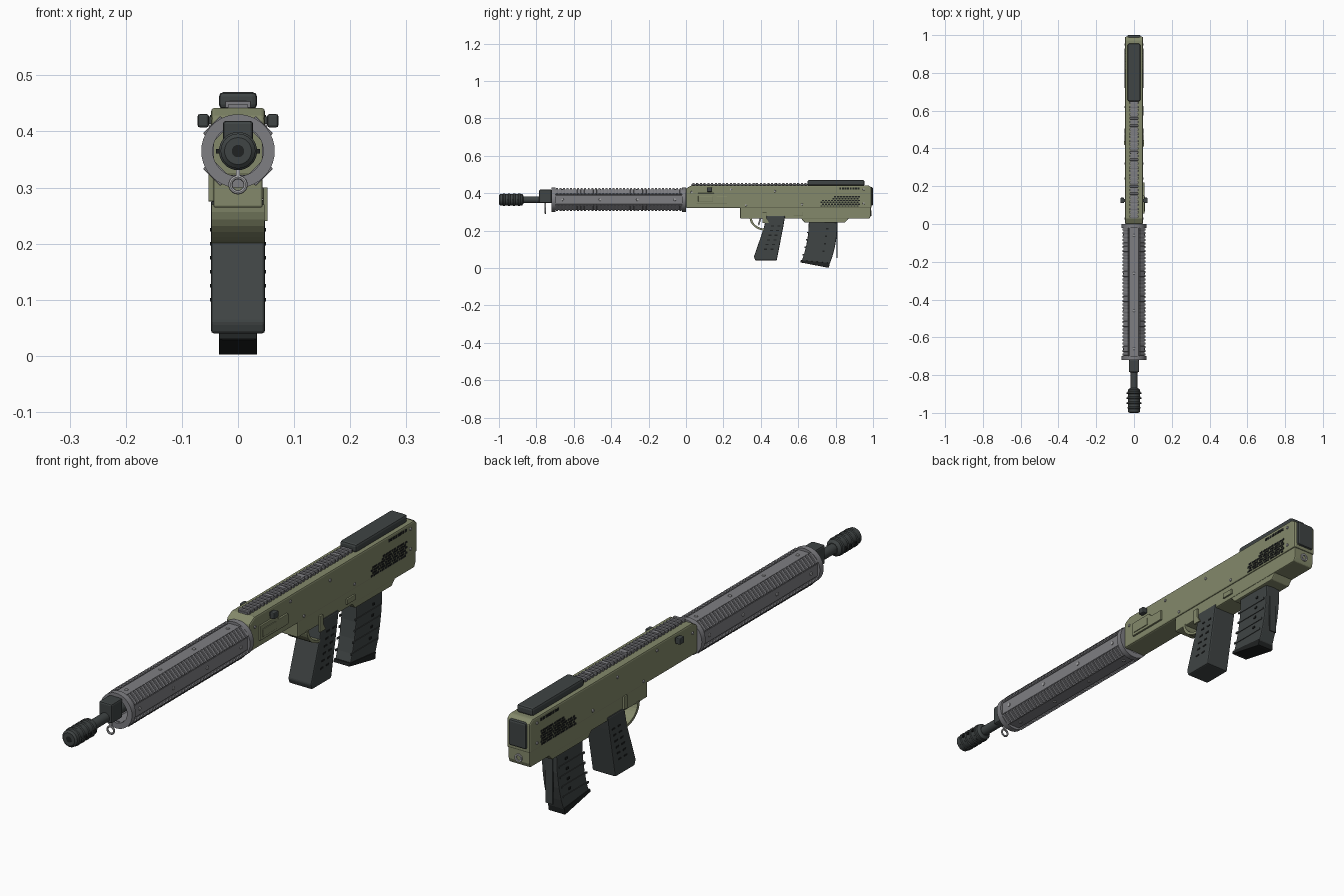
import bpy, bmesh, math
from mathutils import Matrix, Vector

if "Cube" in bpy.data.objects:
    bpy.data.objects.remove(bpy.data.objects["Cube"])


def material(name, r, g, b):
    m = bpy.data.materials.new(name)
    m.use_nodes = True
    m.diffuse_color = (r, g, b, 1)
    m.node_tree.nodes["Principled BSDF"].inputs["Base Color"].default_value = (r, g, b, 1)
    return m


OLIVE = material("olive", 0.23, 0.25, 0.145)
DARK = material("charcoal", 0.05, 0.058, 0.058)
BLACK = material("near_black", 0.014, 0.016, 0.016)
GREY = material("metal_grey", 0.21, 0.21, 0.225)
LIGHT = material("light_metal", 0.42, 0.42, 0.43)
AXIS = 0.365  # bore height


def finish(name, bm, mat, bevel=0, smooth=False):
    bmesh.ops.recalc_face_normals(bm, faces=bm.faces)
    me = bpy.data.meshes.new(name)
    bm.to_mesh(me)
    bm.free()
    ob = bpy.data.objects.new(name, me)
    bpy.context.collection.objects.link(ob)
    me.materials.append(mat)
    if bevel:
        mod = ob.modifiers.new("edge", "BEVEL")
        mod.width, mod.segments = bevel, 2
    if smooth:
        bpy.ops.object.select_all(action="DESELECT")
        ob.select_set(True)
        bpy.context.view_layer.objects.active = ob
        bpy.ops.object.shade_smooth_by_angle()
    return ob


def boxes(name, items, mat, bevel=0, turn=None):
    """items: (centre, full size) pairs joined into one object"""
    bm = bmesh.new()
    for c, s in items:
        m = Matrix.Translation(c) @ Matrix.Diagonal((*s, 1))
        bmesh.ops.create_cube(bm, size=1, matrix=turn @ m if turn else m)
    return finish(name, bm, mat, bevel)


def prism(name, pts, half, mat, bevel=0, x=0):
    """side outline in (y, z), extruded across x"""
    bm = bmesh.new()
    f = bm.faces.new([bm.verts.new((x - half, y, z)) for y, z in pts])
    out = bmesh.ops.extrude_face_region(bm, geom=[f])
    moved = [v for v in out["geom"] if isinstance(v, bmesh.types.BMVert)]
    bmesh.ops.translate(bm, vec=(2 * half, 0, 0), verts=moved)
    return finish(name, bm, mat, bevel)


def lathe(name, prof, mat, z=AXIS, segs=32, phase=0, closed=False):
    """(y, radius) profile revolved around a lengthwise axis"""
    bm = bmesh.new()
    rings = []
    for i in range(segs):
        a = 2 * math.pi * (i + phase) / segs
        rings.append([bm.verts.new((r * math.cos(a), y, z + r * math.sin(a))) for y, r in prof])
    n = len(prof)
    for i in range(segs):
        a, b = rings[i], rings[(i + 1) % segs]
        for j in range(n if closed else n - 1):
            k = (j + 1) % n
            bm.faces.new((a[j], a[k], b[k], b[j]))
    if not closed:
        bm.faces.new([r[0] for r in rings])
        bm.faces.new([r[-1] for r in rings])
    return finish(name, bm, mat, smooth=True)


def tube(name, y0, y1, r_in, r_out, mat, **kw):
    return lathe(name, [(y0, r_in), (y0, r_out), (y1, r_out), (y1, r_in)], mat, closed=True, **kw)


def studs(name, spots, r, mat, depth=0.006, segs=12):
    """small discs: (position, facing direction)"""
    bm = bmesh.new()
    for p, d in spots:
        rot = Vector(d).to_track_quat("Z", "Y").to_matrix().to_4x4()
        bmesh.ops.create_cone(bm, cap_ends=True, segments=segs, radius1=r, radius2=r * 0.85,
                              depth=depth, matrix=Matrix.Translation(p) @ rot)
    return finish(name, bm, mat)


# receiver
prism("receiver", [(0, 0.32), (0, 0.425), (0.03, 0.442), (0.975, 0.442), (0.992, 0.43), (0.992, 0.32)],
      0.048, OLIVE, 0.006)
prism("lower_receiver", [(0.29, 0.33), (0.29, 0.264), (0.982, 0.264), (0.988, 0.28), (0.988, 0.33)],
      0.044, OLIVE, 0.004)
prism("magazine_well", [(0.61, 0.27), (0.635, 0.243), (0.85, 0.243), (0.875, 0.27)], 0.042, OLIVE, 0.003)
prism("ejection_panel", [(0.055, 0.345), (0.055, 0.40), (0.15, 0.40), (0.165, 0.385), (0.22, 0.385),
                         (0.22, 0.345)], 0.005, OLIVE, 0.002, x=0.05)
boxes("ejection_port_step", [((0.054, 0.105, 0.37), (0.008, 0.08, 0.03))], OLIVE, 0.002)
prism("selector_lever", [(0.41, 0.24), (0.41, 0.30), (0.43, 0.30), (0.43, 0.265), (0.445, 0.24)],
      0.004, OLIVE, 0.001, x=0.049)
boxes("magazine_release", [((-0.048, 0.43, 0.30), (0.01, 0.018, 0.05)),
                           ((0.046, 0.60, 0.29), (0.008, 0.05, 0.02))], OLIVE, 0.002)

# wide curved trigger guard
outer = [(0.425 - 0.085 * math.cos(t), 0.27 - 0.07 * math.sin(t)) for t in
         [math.pi / 2 * i / 8 for i in range(9)]]
inner = [(0.425 + (y - 0.425) * 0.86, 0.27 + (z - 0.27) * 0.86) for y, z in reversed(outer)]
prism("trigger_guard", outer + inner, 0.047, OLIVE)
prism("trigger", [(0.395, 0.27), (0.385, 0.235), (0.39, 0.225), (0.405, 0.27)], 0.008, GREY)

# pistol grip with slots on both sides
prism("pistol_grip", [(0.43, 0.278), (0.53, 0.278), (0.522, 0.23), (0.485, 0.04), (0.37, 0.04),
                      (0.363, 0.06), (0.415, 0.21)], 0.048, DARK, 0.005)
boxes("grip_slots", [((s * 0.048, 0.408 + 0.3 * (z - 0.04) + dy, z), (0.004, 0.016, 0.006))
                     for s in (-1, 1) for dy in (0, 0.034)
                     for z in [0.10 + 0.025 * i for i in range(6)]], BLACK)

# curved magazine
levels = [(0.25, 0), (0.18, -0.004), (0.12, -0.014), (0.07, -0.027), (0.028, -0.042)]
prism("magazine", [(0.657 + d, z) for z, d in levels] +
      [(0.81 + d, z - 0.008) for z, d in reversed(levels)], 0.032, DARK, 0.004)
prism("magazine_base", [(0.611, 0.03), (0.614, 0.042), (0.768, 0.027), (0.765, 0.002), (0.755, 0.002)],
      0.034, BLACK, 0.002)
boxes("magazine_ribs", [((s * 0.032, 0.725 + d, z), (0.005, 0.15, 0.007)) for s in (-1, 1)
                        for z, d in ((0.19, -0.004), (0.15, -0.008), (0.11, -0.017), (0.07, -0.028))], DARK)
boxes("magazine_studs", [((s * 0.033, 0.755 + d, z), (0.004, 0.012, 0.008)) for s in (-1, 1)
                         for z, d in ((0.21, 0), (0.17, -0.006), (0.13, -0.012), (0.09, -0.02))], BLACK)
boxes("magazine_catch", [((0, 0.807, 0.147), (0.03, 0.005, 0.19))], DARK)

# cheek rest and butt pad
boxes("cheek_rest", [((0, 0.802, 0.455), (0.068, 0.305, 0.03))], DARK, 0.008)
boxes("butt_pad", [((0, 0.99, 0.383), (0.072, 0.02, 0.098))], DARK, 0.007)
tube("rear_socket", 0.98, 0.993, 0.009, 0.015, LIGHT, z=0.292, segs=20)

# rear vents, staggered rows on both sides
vents = []
for s in (-1, 1):
    for row in range(6):
        for col in range(13):
            y = 0.725 + col * 0.016 + (row % 2) * 0.007
            if col > 3 or row < 4:
                vents.append(((s * 0.048, y, 0.331 + row * 0.0098), (0.003, 0.012, 0.007)))
    vents += [((s * 0.048, 0.825 + 0.014 * i, 0.424), (0.003, 0.01, 0.01)) for i in range(8)]
boxes("rear_vents", vents, BLACK)

# top sight rail
boxes("top_rail", [((0, 0.34, 0.444), (0.036, 0.62, 0.008))], GREY)
boxes("top_rail_teeth", [((0, 0.04 + 0.02 * i, 0.448), (0.046, 0.011, 0.012)) for i in range(31)],
      GREY, 0.0015)
boxes("top_rail_bolts", [((0, y, 0.4535), (0.03, 0.016, 0.003)) for y in (0.18, 0.26, 0.37, 0.48, 0.58)], GREY)

# charging knobs
boxes("charging_handle", [((s * 0.054, 0.125, 0.42), (0.022, 0.016, 0.014)) for s in (-1, 1)], DARK)
boxes("charging_knobs", [((s * 0.062, 0.125, 0.419), (0.02, 0.028, 0.024)) for s in (-1, 1)], DARK, 0.004)

# hollow octagonal handguard with end collars
tube("handguard", -0.71, -0.005, 0.046, 0.0596, GREY, segs=8, phase=0.5)
for label, y in (("front", -0.72), ("rear", -0.022)):
    tube(label + "_collar", y, y + 0.022, 0.045, 0.0655, GREY, segs=40)

# four toothed rails on the handguard diagonals
centre = Matrix.Translation((0, 0, AXIS))
for i, label in enumerate(("upper_left", "upper_right", "lower_right", "lower_left")):
    turn = centre @ Matrix.Rotation(math.pi / 4 + i * math.pi / 2, 4, "Y")
    boxes(label + "_rail", [((0, -0.36, 0.055), (0.034, 0.68, 0.012))], GREY, turn=turn)
    boxes(label + "_rail_teeth", [((0, -0.69 + 0.0189 * k, 0.0615), (0.043, 0.0105, 0.010))
                                  for k in range(36)], GREY, 0.0015, turn)

# screws
flats = [(1, 0), (-1, 0), (0, 1), (0, -1)]
studs("handguard_screws", [((dx * 0.056, y, AXIS + dz * 0.056), (dx, 0, dz)) for dx, dz in flats
                           for y in (-0.66, -0.46, -0.26, -0.06)], 0.007, LIGHT, 0.004)
studs("receiver_screws", [((s * 0.0485, y, z), (s, 0, 0)) for s in (-1, 1) for y, z in
                          ((0.03, 0.405), (0.24, 0.42), (0.475, 0.41), (0.32, 0.335), (0.62, 0.34),
                           (0.95, 0.345), (0.95, 0.42))], 0.006, LIGHT)

# barrel, gas block and muzzle brake
lathe("barrel", [(-0.88, 0.018), (0.0, 0.018)], DARK)
boxes("gas_block", [((0, -0.752, 0.383), (0.054, 0.066, 0.072))], DARK, 0.006)
brake = [(-1.0, 0.024), (-0.994, 0.031)]
for i in range(4):
    y = -0.98 + 0.027 * i
    brake += [(y, 0.031), (y + 0.003, 0.034), (y + 0.011, 0.034), (y + 0.014, 0.031)]
brake += [(-0.876, 0.031), (-0.868, 0.02)]
lathe("muzzle_brake", brake, DARK)
lathe("muzzle_bore", [(-1.0005, 0.011), (-0.995, 0.011)], BLACK)
boxes("muzzle_ports", [((s * 0.033, -0.95 + 0.027 * i, AXIS), (0.012, 0.008, 0.008))
                       for s in (-1, 1) for i in range(3)], BLACK)

# sling ring under the gas block
boxes("sling_stem", [((0, -0.752, 0.335), (0.008, 0.008, 0.03))], LIGHT)
bpy.ops.mesh.primitive_torus_add(location=(0, -0.752, 0.305), rotation=(math.pi / 2, 0, 0),
                                 major_radius=0.0135, minor_radius=0.0038,
                                 major_segments=24, minor_segments=8)
ring = bpy.context.object
ring.name = "sling_ring"
ring.data.materials.append(LIGHT)
bpy.ops.object.shade_smooth_by_angle()
